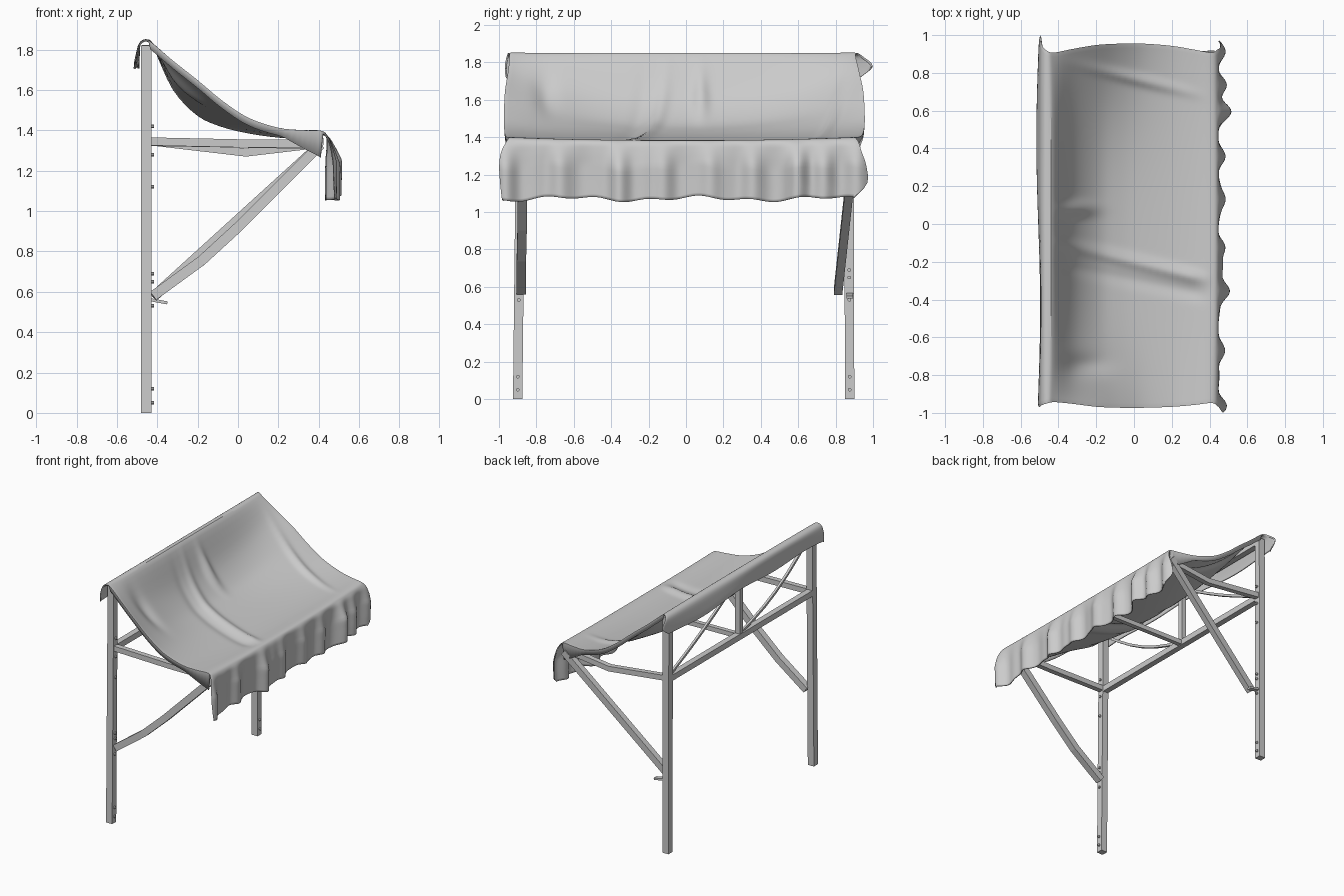
import bpy, bmesh, math
from mathutils import Vector

cube = bpy.data.objects.get("Cube")
if cube:
    bpy.data.objects.remove(cube, do_unlink=True)

grey = bpy.data.materials.new("plain grey")
grey.use_nodes = True
grey.diffuse_color = (0.6, 0.6, 0.6, 1)
grey.node_tree.nodes["Principled BSDF"].inputs["Base Color"].default_value = (0.6, 0.6, 0.6, 1)


def finish(name, bm):
    bmesh.ops.recalc_face_normals(bm, faces=bm.faces)
    mesh = bpy.data.meshes.new(name)
    bm.to_mesh(mesh)
    bm.free()
    mesh.materials.append(grey)
    ob = bpy.data.objects.new(name, mesh)
    bpy.context.collection.objects.link(ob)
    return ob


def bar(name, pts, w, h, sides=4):
    """Timber or rod swept along a polyline."""
    bm = bmesh.new()
    pts = [Vector(p) for p in pts]
    grow = 0.5 / math.cos(math.pi / sides)
    rings = []
    for i, p in enumerate(pts):
        d = (pts[min(i + 1, len(pts) - 1)] - pts[max(i - 1, 0)]).normalized()
        ref = Vector((0, 1, 0)) if abs(d.y) < 0.7 else Vector((1, 0, 0))
        a = d.cross(ref).normalized()
        b = a.cross(d)
        angles = [math.tau * (k + 0.5) / sides for k in range(sides)]
        rings.append([bm.verts.new(p + a * math.cos(t) * h * grow + b * math.sin(t) * w * grow)
                      for t in angles])
    for r, s in zip(rings, rings[1:]):
        for k in range(sides):
            bm.faces.new((r[k], r[(k + 1) % sides], s[(k + 1) % sides], s[k]))
    bm.faces.new(rings[0])
    bm.faces.new(rings[-1])
    return finish(name, bm)


# Frame: slightly leaning posts, side rails and bolts
POST_X = -0.454
for side, y0, y1, dip in (("right", -0.9, -0.88, 1.335), ("left", 0.875, 0.87, 1.29)):
    bar(side + "_post", [(POST_X, y0, 0), (POST_X, y1, 1.82)], 0.05, 0.052)
    bar(side + "_side_rail", [(-0.43, y1, 1.345), (0.04, y1, dip), (0.42, y1, 1.335)], 0.04, 0.04)
    for n, z in enumerate((0.05, 0.12, 0.53, 0.65, 0.69, 1.12, 1.28, 1.42)):
        y = y0 + (y1 - y0) * z / 1.82
        bar(f"{side}_bolt_{n}", [(-0.435, y, z), (-0.417, y, z)], 0.018, 0.018, 8)

# Frame: one warped strut, one straight strut, and a peg
bar("right_strut", [(-0.42, -0.88, 0.58), (-0.18, -0.88, 0.755), (0, -0.876, 0.92),
                    (0.41, -0.872, 1.33)], 0.05, 0.05)
bar("left_strut", [(-0.42, 0.813, 0.575), (0.41, 0.895, 1.33)], 0.045, 0.05)
bar("left_peg", [(-0.43, 0.875, 0.56), (-0.35, 0.875, 0.545)], 0.035, 0.015)

# Frame: beams along the length, centre post and thin sagging braces
bar("rear_beam", [(POST_X, -0.885, 1.34), (POST_X, 0.87, 1.34)], 0.045, 0.045)
bar("ridge_beam", [(POST_X, -0.885, 1.8), (POST_X, 0.87, 1.8)], 0.045, 0.045)
bar("front_beam", [(0.405, -0.9, 1.345), (0.405, 0.89, 1.345)], 0.035, 0.035)
bar("centre_post", [(POST_X, 0, 1.34), (POST_X, 0, 1.8)], 0.04, 0.04)
bar("centre_rail", [(-0.44, 0, 1.34), (0.41, 0, 1.325)], 0.035, 0.035)
for name, start, end, sag in (("left_brace", (0.85, 1.36), (0.03, 1.78), 0.02),
                              ("right_brace", (-0.03, 1.36), (-0.86, 1.78), 0.06)):
    (ya, za), (yb, zb) = start, end
    steps = [k / 6 for k in range(7)]
    bar(name, [(POST_X, ya + (yb - ya) * t, za + (zb - za) * t - sag * math.sin(math.pi * t))
               for t in steps], 0.018, 0.018)

# Cloth section: x, z at the ends, z in the middle, right end y, left end y
SECTION = [
    (-0.503, 1.71, 1.72, -0.96, 0.93), (-0.498, 1.77, 1.77, -0.965, 0.995),
    (-0.486, 1.83, 1.83, -0.955, 0.94), (-0.455, 1.848, 1.846, -0.945, 0.91),
    (-0.42, 1.825, 1.82, -0.94, 0.905), (-0.32, 1.74, 1.61, -0.95, 0.925),
    (-0.20, 1.645, 1.48, -0.965, 0.945), (-0.08, 1.545, 1.425, -0.97, 0.952),
    (0.05, 1.46, 1.395, -0.97, 0.952), (0.20, 1.41, 1.375, -0.965, 0.94),
    (0.32, 1.398, 1.372, -0.955, 0.92), (0.41, 1.395, 1.38, -0.945, 0.905),
    (0.44, 1.37, 1.368, -0.96, 0.92), (0.445, 1.32, 1.32, -0.985, 0.935),
    (0.443, 1.25, 1.25, -0.995, 0.96), (0.441, 1.16, 1.16, -0.99, 0.965),
    (0.44, 1.07, 1.07, -0.98, 0.90)]

# Valance folds: position along the length, outward depth
FOLDS = [(-0.96, 0.04), (-0.68, 0.035), (-0.36, 0.065), (-0.22, 0.03), (-0.12, 0.03),
         (0.13, 0.045), (0.35, 0.035), (0.6, 0.07), (0.74, 0.04), (0.92, 0.035)]


def resample(rows, steps):
    """Smooth curve through the section rows."""
    rows = [Vector(r) for r in rows]
    out = []
    for i in range(len(rows) - 1):
        p0, p1, p2 = rows[max(i - 1, 0)], rows[i], rows[i + 1]
        p3 = rows[min(i + 2, len(rows) - 1)]
        for k in range(steps):
            t = k / steps
            out.append(0.5 * (2 * p1 + (p2 - p0) * t + (2 * p0 - 5 * p1 + 4 * p2 - p3) * t * t
                              + (3 * p1 - p0 - 3 * p2 + p3) * t ** 3))
    return out + [rows[-1]]


def bump(v, centre, width):
    return math.exp(-((v - centre) / width) ** 2)


def cloth_point(row, t):
    x, z_end, z_mid, y0, y1 = row
    y = y0 + (y1 - y0) * t
    sag = 1 - abs(2 * t - 1) ** 2.4
    z = z_end + (z_mid - z_end) * sag
    if x > 0.43 and z < 1.375:              # front valance
        drop = min(1, (1.375 - z) / 0.13)
        x += drop * sum(depth * bump(y, at, 0.055) for at, depth in FOLDS)
        x += 0.006 * drop * math.sin(37 * y)
        z += drop * (0.01 * math.sin(9 * y + 1) + 0.008 * math.sin(23 * y))
    elif x < -0.47:                         # rear flap
        drop = min(1, max(0, 1.84 - z) / 0.1)
        x -= 0.01 * drop * math.sin(3.5 * y)
        z += 0.012 * drop * math.sin(7 * y + 1)
    elif -0.43 < x < 0.42:                  # creases in the canopy
        inner = max(0, min(1, (x + 0.43) / 0.1, (0.41 - x) / 0.1))
        z += inner * (0.02 * bump(y, -0.2 - 0.25 * x, 0.035)
                      - 0.01 * bump(y, -0.3 - 0.2 * x, 0.04)
                      + 0.045 * bump(y, 0.08, 0.04) * bump(x, -0.33, 0.1)
                      - 0.03 * bump(y, -0.75, 0.06) * bump(x, -0.28, 0.12)
                      + 0.02 * bump(y, 0.82 - 0.25 * (x + 0.2), 0.03) * bump(x, 0, 0.25))
    return Vector((x, y, z))


# Draped cloth, hems turned down along both ends and deeper at the front corners
COLUMNS = 180
bm = bmesh.new()
grid = []
for row in resample(SECTION, 4):
    line = [cloth_point(row, j / COLUMNS) for j in range(COLUMNS + 1)]
    hang = 0.006
    if -0.44 < row[0] < 0.42:
        hang = 0.035 + 0.1 * max(0, (row[0] - 0.22) / 0.2)
    line.insert(0, line[0] + Vector((0, 0.004, -hang)))
    line.append(line[-1] + Vector((0, -0.004, -hang)))
    grid.append([bm.verts.new(p) for p in line])
for a, b in zip(grid, grid[1:]):
    for j in range(len(a) - 1):
        bm.faces.new((a[j], a[j + 1], b[j + 1], b[j]))
cloth = finish("cloth_canopy", bm)
solid = cloth.modifiers.new("thickness", "SOLIDIFY")
solid.thickness = 0.008
solid.offset = 0

bpy.ops.object.select_all(action="DESELECT")
cloth.select_set(True)
bpy.context.view_layer.objects.active = cloth
bpy.ops.object.shade_smooth_by_angle(angle=math.radians(30))
